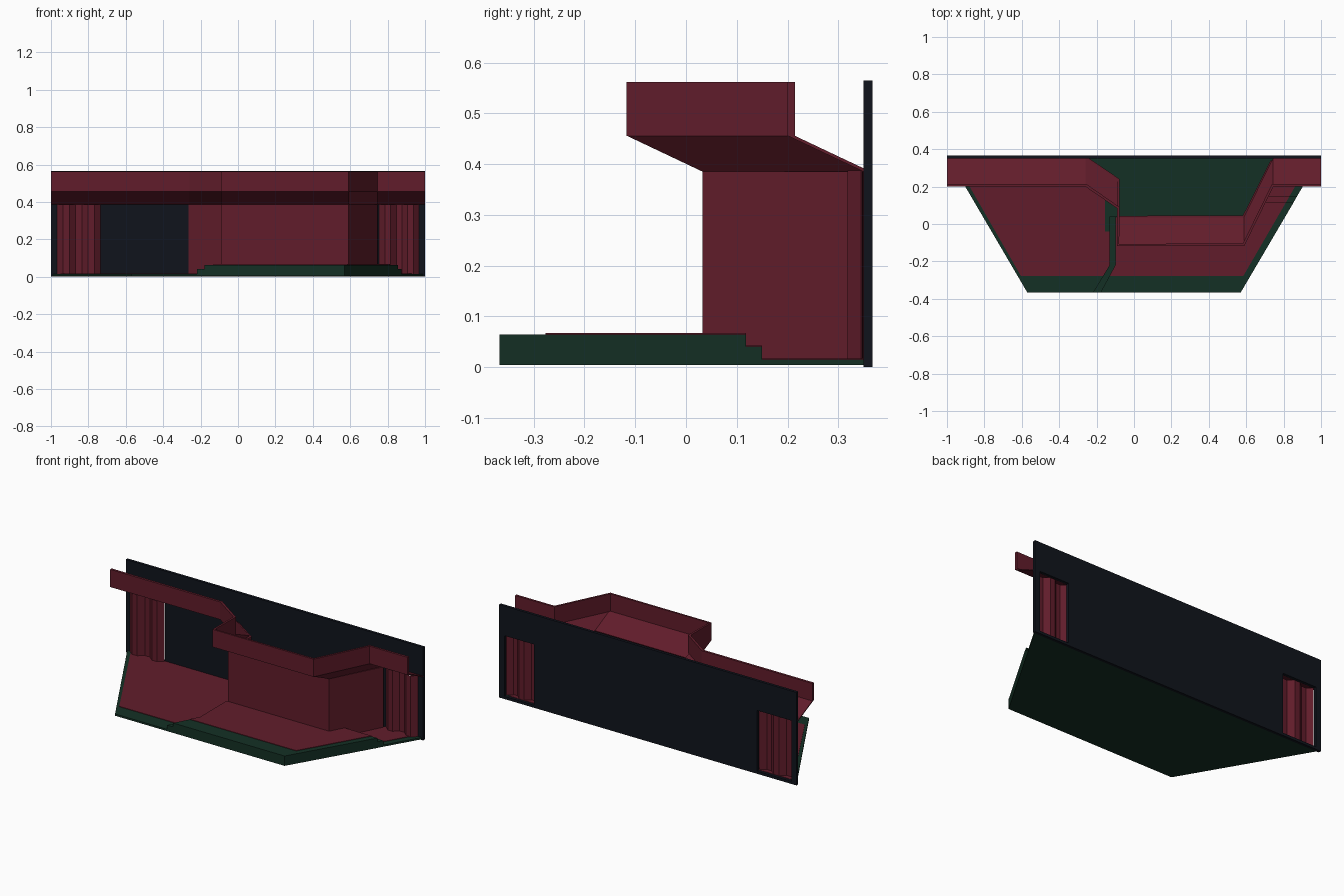
import bpy, bmesh

if "Cube" in bpy.data.objects:
    bpy.data.objects.remove(bpy.data.objects["Cube"])

def material(name, rgb):
    m = bpy.data.materials.new(name)
    m.diffuse_color = (*rgb, 1)
    m.use_nodes = True
    m.node_tree.nodes["Principled BSDF"].inputs["Base Color"].default_value = m.diffuse_color
    return m

RED = material("dark_red", (0.12, 0.012, 0.024))
GREEN = material("dark_green", (0.007, 0.03, 0.018))
NAVY = material("dark_navy", (0.005, 0.007, 0.012))

def finish(name, bm, mat):
    me = bpy.data.meshes.new(name)
    bm.to_mesh(me)
    bm.free()
    me.materials.append(mat)
    ob = bpy.data.objects.new(name, me)
    bpy.context.collection.objects.link(ob)
    return ob

def slab(name, pts, z0, z1, mat):
    """Flat outline extruded from z0 to z1."""
    bm = bmesh.new()
    f = bm.faces.new([bm.verts.new((x, y, z0)) for x, y in pts])
    r = bmesh.ops.extrude_face_region(bm, geom=[f])
    for v in r["geom"]:
        if isinstance(v, bmesh.types.BMVert):
            v.co.z = z1
    bmesh.ops.recalc_face_normals(bm, faces=bm.faces)
    return finish(name, bm, mat)

def sheet(name, path, profile, mat, thick):
    """Sweep a profile of (y shift, z) pairs along a plan path, then thicken."""
    bm = bmesh.new()
    rows = [[bm.verts.new((x, y + dy, z)) for x, y in path] for dy, z in profile]
    for a, b in zip(rows, rows[1:]):
        for i in range(len(path) - 1):
            bm.faces.new((a[i], a[i + 1], b[i + 1], b[i]))
    ob = finish(name, bm, mat)
    s = ob.modifiers.new("thickness", "SOLIDIFY")
    s.thickness = thick
    s.offset = -1
    return ob

# stage base, low level
slab("stage_base", [(-0.99, 0.35), (-0.57, -0.367), (0.57, -0.367), (0.99, 0.35)],
     0.004, 0.015, GREEN)

# raised platform and its step on both sides
slab("platform_step", [(-0.22, -0.367), (0.57, -0.367), (0.873, 0.15), (0.65, 0.15),
                       (0.59, 0.04), (-0.13, 0.04), (-0.13, -0.22)], 0.004, 0.041, GREEN)
slab("platform", [(-0.18, -0.367), (0.57, -0.367), (0.855, 0.118), (0.635, 0.118),
                  (0.59, 0.04), (-0.10, 0.04), (-0.10, -0.22)], 0.004, 0.064, GREEN)

# red floor coverings on each level
slab("floor_left", [(-0.965, 0.35), (-0.605, -0.277), (-0.165, -0.277), (-0.131, -0.22),
                    (-0.131, -0.04), (-0.155, -0.04), (-0.155, 0.28), (-0.26, 0.35)],
     0.014, 0.018, RED)
slab("floor_platform", [(-0.13, -0.277), (0.585, -0.277), (0.814, 0.118), (0.635, 0.118),
                        (0.59, 0.035), (-0.10, 0.035), (-0.10, -0.22)], 0.063, 0.067, RED)
slab("floor_step_right", [(0.635, 0.118), (0.814, 0.118), (0.832, 0.15), (0.65, 0.15)],
     0.040, 0.043, RED)
slab("floor_right", [(0.65, 0.15), (0.832, 0.15), (0.948, 0.35), (0.75, 0.35)],
     0.014, 0.018, RED)

# back panel with a doorway at each end, drawn in plan then stood upright
outline = [(-1, 0), (1, 0), (1, 0.565), (-1, 0.565)]
bm = bmesh.new()
xs, zs = [-1, -0.965, -0.735, 0.765, 0.965, 1], [0, 0.016, 0.385, 0.565]
grid = [[bm.verts.new((x, 0.35, z)) for x in xs] for z in zs]
for j in range(3):
    for i in range(5):
        if j == 1 and i in (1, 3):
            continue
        bm.faces.new((grid[j][i], grid[j][i + 1], grid[j + 1][i + 1], grid[j + 1][i]))
panel = finish("back_panel", bm, NAVY)
mod = panel.modifiers.new("thickness", "SOLIDIFY")
mod.thickness = 0.017
mod.offset = -1

# folded curtains inside the doorways
for side, x0, x1 in (("left", -0.968, -0.735), ("right", 0.755, 0.968)):
    n = 7
    folds = [(x0 + (x1 - x0) * i / n, 0.345 if i % 4 in (0, 3) else 0.318)
             for i in range(n + 1)]
    sheet("curtain_" + side, folds, [(0, 0.016), (0, 0.387)], RED, 0.004)

# stage wall, and canopy with sloped underside and upright fascia
wall = [(-0.265, 0.35), (-0.09, 0.233), (-0.09, 0.033), (0.59, 0.033), (0.745, 0.335)]
sheet("stage_wall", wall, [(0, 0.016), (0, 0.385)], RED, 0.015)
canopy = [(-1, 0.35), (-0.26, 0.35)] + wall[1:4] + [(0.745, 0.35), (1, 0.35)]
sheet("canopy_underside", canopy, [(0, 0.385), (-0.15, 0.456)], RED, 0.006)
sheet("canopy_fascia", canopy, [(-0.15, 0.455), (-0.15, 0.562)], RED, 0.015)
